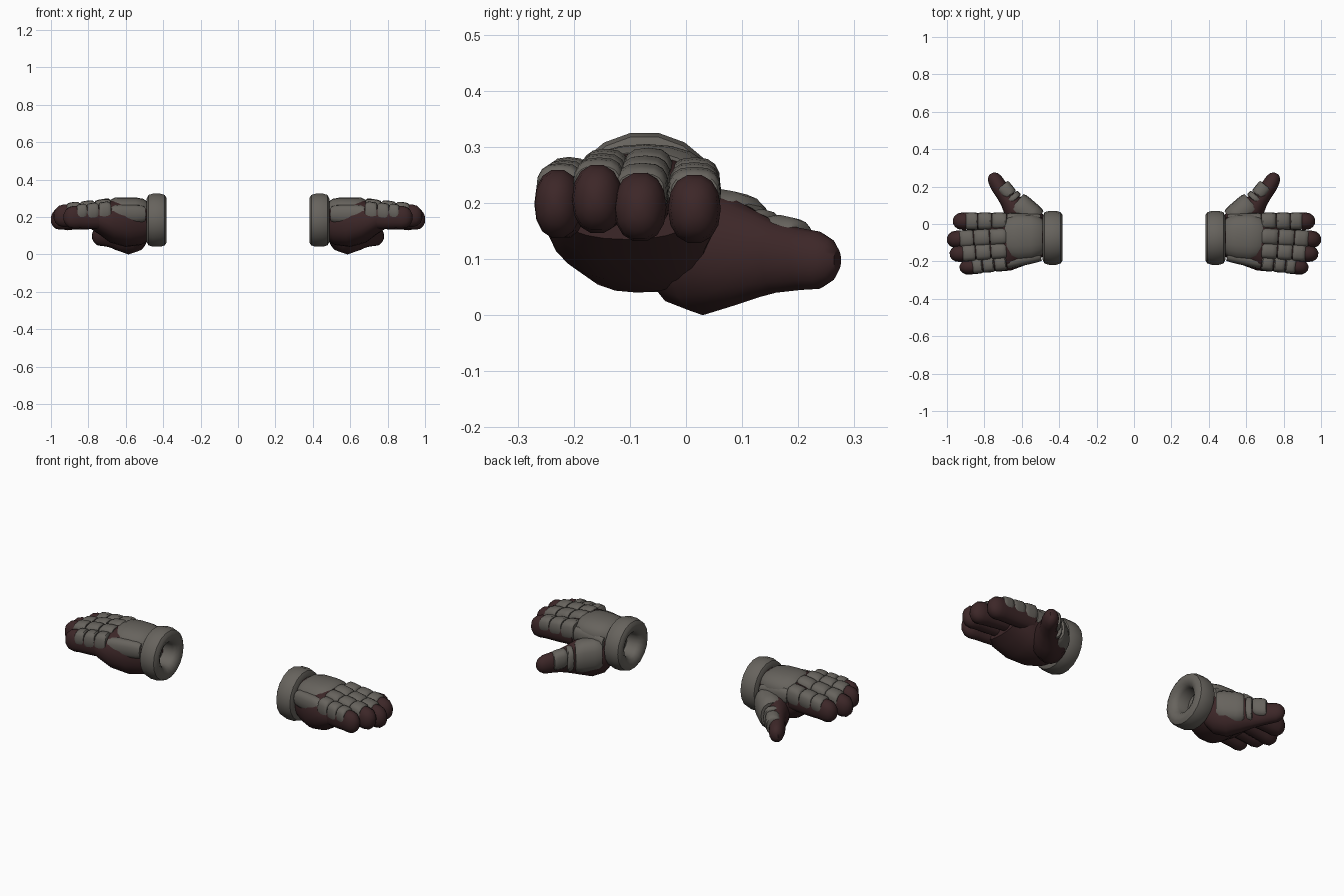
import bpy, bmesh, math
from mathutils import Vector

if "Cube" in bpy.data.objects:
    bpy.data.objects.remove(bpy.data.objects["Cube"])


def material(name, rgb):
    m = bpy.data.materials.new(name)
    m.diffuse_color = (*rgb, 1)
    m.use_nodes = True
    m.node_tree.nodes["Principled BSDF"].inputs["Base Color"].default_value = m.diffuse_color
    return m


GREY = material("warm_grey", (0.135, 0.125, 0.11))
DARK = material("dark_maroon", (0.046, 0.02, 0.021))


def finish(name, bm, mat):
    """Turn a bmesh into a smooth object mirrored to the other hand."""
    bmesh.ops.recalc_face_normals(bm, faces=bm.faces)
    me = bpy.data.meshes.new(name)
    bm.to_mesh(me)
    bm.free()
    me.materials.append(mat)
    me.shade_smooth()
    me.set_sharp_from_angle(angle=math.radians(40))
    ob = bpy.data.objects.new(name, me)
    bpy.context.collection.objects.link(ob)
    ob.modifiers.new("other_hand", 'MIRROR').use_mirror_merge = False
    return ob


def loft(name, sections, mat, power=2.0, sides=16):
    """Skin superellipse rings (x, y, z, half_width, half_height) along a path."""
    bm = bmesh.new()
    pts = [Vector(s[:3]) for s in sections]
    rings = []
    for i, s in enumerate(sections):
        d = pts[min(i + 1, len(pts) - 1)] - pts[max(i - 1, 0)]
        d.z = 0
        d.normalize()
        side = d.cross(Vector((0, 0, 1)))
        ring = []
        for k in range(sides):
            a = 2 * math.pi * k / sides
            c, n = math.cos(a), math.sin(a)
            u = math.copysign(abs(c) ** (2 / power), c) * s[3]
            v = math.copysign(abs(n) ** (2 / power), n) * s[4]
            ring.append(bm.verts.new(pts[i] + side * u + Vector((0, 0, v))))
        rings.append(ring)
    for a, b in zip(rings, rings[1:]):
        for k in range(sides):
            j = (k + 1) % sides
            bm.faces.new((a[k], a[j], b[j], b[k]))
    bm.faces.new(rings[0])
    bm.faces.new(rings[-1])
    return finish(name, bm, mat)


def plate(name, p, q, w, h, power=2.8):
    """Padded armour plate between two points, rounded at both ends."""
    p, q = Vector(p), Vector(q)
    secs = []
    for t, k in ((0, .8), (.1, .95), (.3, 1), (.7, 1), (.9, .95), (1, .8)):
        secs.append((*p.lerp(q, t), w * (k + 1) / 2, h * k))
    loft(name, secs, GREY, power)


# Cuff: thick rolled ring with a recessed opening
def cuff():
    profile = [(.47, .062), (.41, .066), (.392, .078), (.381, .1), (.381, .12),
               (.392, .137), (.415, .144), (.455, .144), (.478, .137), (.488, .118), (.485, .09)]
    bm = bmesh.new()
    n = 18
    rings = [[bm.verts.new((x, -.074 + r * math.cos(2 * math.pi * k / n),
                            .183 + r * math.sin(2 * math.pi * k / n))) for k in range(n)]
             for x, r in profile]
    for a, b in zip(rings, rings[1:]):
        for k in range(n):
            j = (k + 1) % n
            bm.faces.new((a[k], a[j], b[j], b[k]))
    bm.faces.new(rings[0])
    finish("cuff", bm, GREY)


cuff()

# Palm
loft("palm", [(.475, -.07, .18, .1, .105), (.52, -.07, .17, .115, .12),
              (.60, -.085, .165, .135, .125), (.68, -.1, .175, .15, .113),
              (.74, -.105, .19, .15, .085), (.785, -.105, .195, .13, .06)],
     DARK, 2.3, 24)

# Thumb with its fleshy base
loft("thumb", [(.50, -.05, .14, .05, .07), (.535, -.015, .125, .08, .108),
               (.585, .03, .112, .09, .112), (.635, .085, .112, .069, .095),
               (.67, .13, .107, .05, .075), (.695, .16, .103, .043, .063),
               (.725, .205, .1, .043, .055), (.744, .238, .098, .039, .051),
               (.755, .258, .098, .03, .038), (.761, .27, .098, .014, .02)], DARK)
plate("thumb_base_plate", (.525, .02, .142), (.632, .112, .126), .07, .09, 2.4)
plate("thumb_band", (.637, .126, .123), (.658, .15, .118), .046, .068, 2.5)
plate("thumb_joint_plate", (.66, .153, .13), (.704, .207, .118), .04, .052, 2.6)

# Back of the hand: large padded plate with narrow side plates
loft("back_plate", [(.483, -.07, .225, .085, .055), (.505, -.07, .225, .108, .072),
                    (.55, -.07, .225, .122, .08), (.62, -.072, .225, .126, .08),
                    (.66, -.075, .225, .118, .078), (.685, -.077, .225, .1, .066)],
     GREY, 2.3, 20)
plate("outer_side_plate", (.5, -.165, .215), (.68, -.205, .215), .036, .05, 2.4)
plate("inner_side_plate", (.5, .02, .2), (.68, .025, .215), .035, .05, 2.4)

# Fingers: name, base y, tip y, base z, tip z, tip x, half width
FINGERS = [("index", .015, .015, .2, .187, .968, .047),
           ("middle", -.067, -.085, .218, .187, 1.0, .047),
           ("ring", -.142, -.162, .215, .205, .985, .045),
           ("little", -.207, -.235, .2, .198, .932, .042)]

for name, y0, y1, z0, z1, tip, w in FINGERS:
    def at(x, lift=0.0):
        t = (x - .69) / (tip - .69)
        return (x, y0 + (y1 - y0) * t, z0 + (z1 - z0) * t + lift)

    loft(name + "_finger",
         [(*at(.69), w * .9, .062), (*at(.8), w * .94, .062),
          (*at(tip - .085), w * .95, .06), (*at(tip - .055), w, .062),
          (*at(tip - .028), w * .9, .055), (*at(tip - .01), w * .62, .038),
          (*at(tip), w * .25, .016)], DARK, 2.2, 14)
    # Three plates from knuckle to last joint
    span = tip - .066 - .682
    cuts = [.682, .682 + span * .36, .682 + span * .7, .682 + span]
    for i, part in enumerate(("knuckle", "middle", "end")):
        plate(f"{name}_{part}_plate", at(cuts[i] + .001, .028), at(cuts[i + 1] - .003, .022),
              w * 1.0, .056 - .005 * i)
